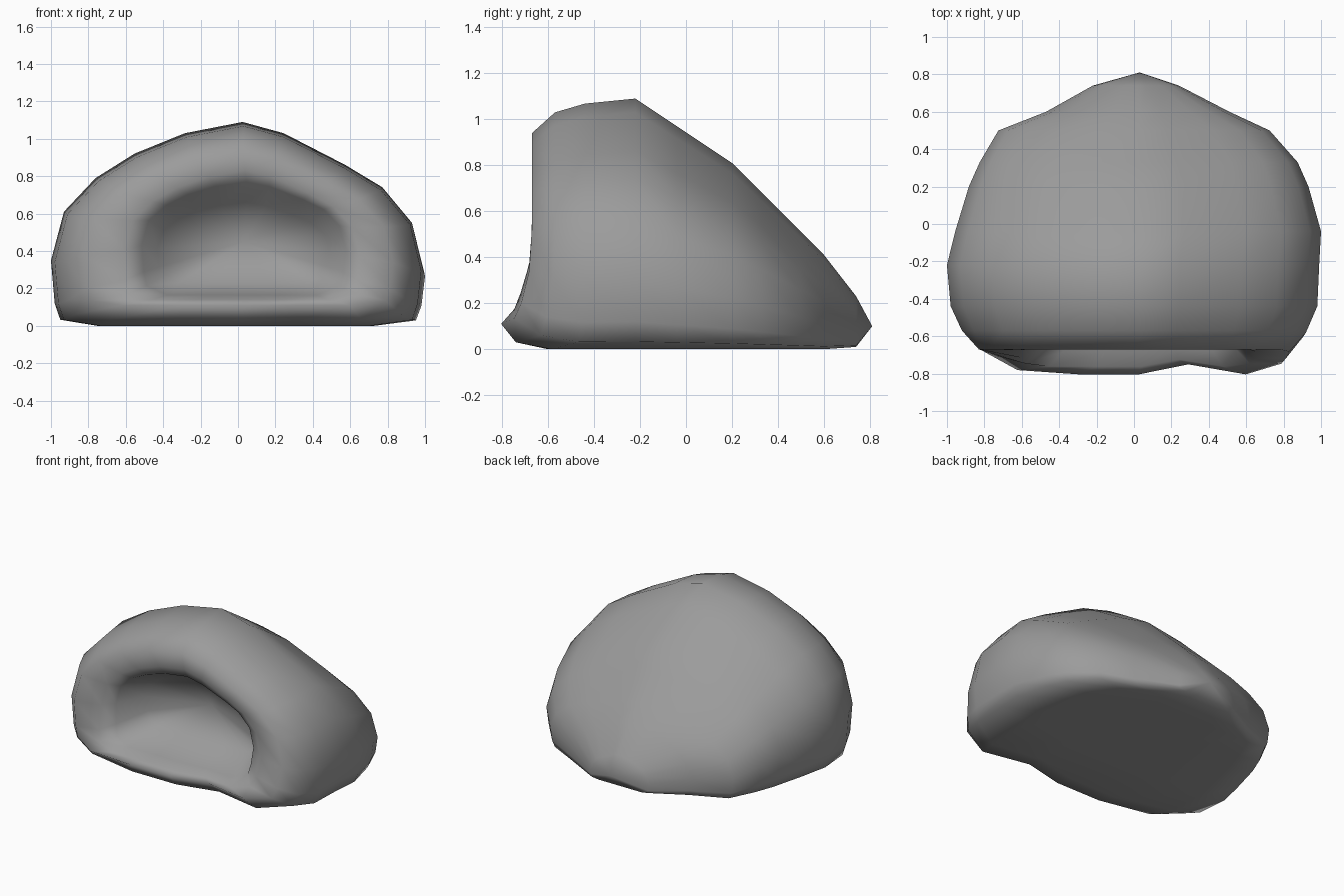
import bpy, bmesh

if "Cube" in bpy.data.objects:
    bpy.data.objects.remove(bpy.data.objects["Cube"])

# Cross-section of the rock, clockwise from bottom left (x, z as fractions)
PROFILE = [(-.75, 0), (-.95, .03), (-.98, .11), (-1, .32), (-.93, .56), (-.76, .725),
           (-.55, .845), (-.28, .945), (.03, 1), (.25, .945), (.58, .79), (.78, .68),
           (.94, .505), (1, .275), (.98, .11), (.95, .03), (.72, 0),
           (.35, 0), (.03, 0), (-.35, 0)]

# Loops: y, half width, x shift, base z, top z, forward lean of the foot, squareness
LOOPS = [
    (-.42, .46, .03, .23, .66, .00, .74),   # back of the hollow
    (-.645, .545, .03, .165, .77, .05, .72),  # mouth rim
    (-.67, .63, .02, .14, .83, .11, .85),
    (-.67, .83, .0, .11, .94, .14, 1),      # front face edge
    (-.57, .92, .0, .03, 1.03, .17, 1),
    (-.44, .98, .0, .0, 1.068, .16, 1),
    (-.22, .995, -.005, .0, 1.09, .0, 1),   # crest
    (-.04, .978, .022, .0, .97, .0, 1),     # sloping back
    (.20, .908, .025, .0, .81, .0, 1),
    (.33, .85, .025, .0, .68, .0, 1),
    (.50, .725, .0, .0, .51, .0, 1),
    (.60, .49, .02, .0, .41, .0, 1),
    (.74, .23, .01, .01, .23, .0, 1),
]

bm = bmesh.new()


def clamp(v):
    return min(1, max(0, v))


def add_loop(y, w, shift, z0, z1, lean, square):
    verts = []
    for px, pz in PROFILE:
        x = px * w + shift
        z = z0 + (z1 - z0) * pz ** square
        # the foot pushes forward, fading out at the corners and in one dip
        foot = clamp((.45 - z) / .35) ** 1.5
        corner = clamp((-x - .58) / .25) if x < 0 else clamp((x - .68) / .3)
        dip = .4 if .15 < x < .4 else 0
        verts.append(bm.verts.new((x, y - lean * foot * (1 - corner - dip), z)))
    return verts


def fan(loop, co):
    tip = bm.verts.new(co)
    for i in range(len(loop)):
        bm.faces.new((loop[i - 1], loop[i], tip))


# Skin the loops and close both ends
loops = [add_loop(*row) for row in LOOPS]
for a, b in zip(loops, loops[1:]):
    for i in range(len(a)):
        bm.faces.new((a[i - 1], a[i], b[i], b[i - 1]))
fan(loops[0], (.03, -.34, .45))
fan(loops[-1], (.03, .81, .10))
bmesh.ops.recalc_face_normals(bm, faces=bm.faces)
for f in bm.faces:
    f.smooth = True

mesh = bpy.data.meshes.new("rock_cave")
bm.to_mesh(mesh)
bm.free()
rock = bpy.data.objects.new("rock_cave", mesh)
bpy.context.collection.objects.link(rock)

# Dark grey stone
stone = bpy.data.materials.new("stone")
stone.diffuse_color = (.33, .33, .33, 1)
stone.use_nodes = True
stone.node_tree.nodes["Principled BSDF"].inputs["Base Color"].default_value = stone.diffuse_color
mesh.materials.append(stone)
